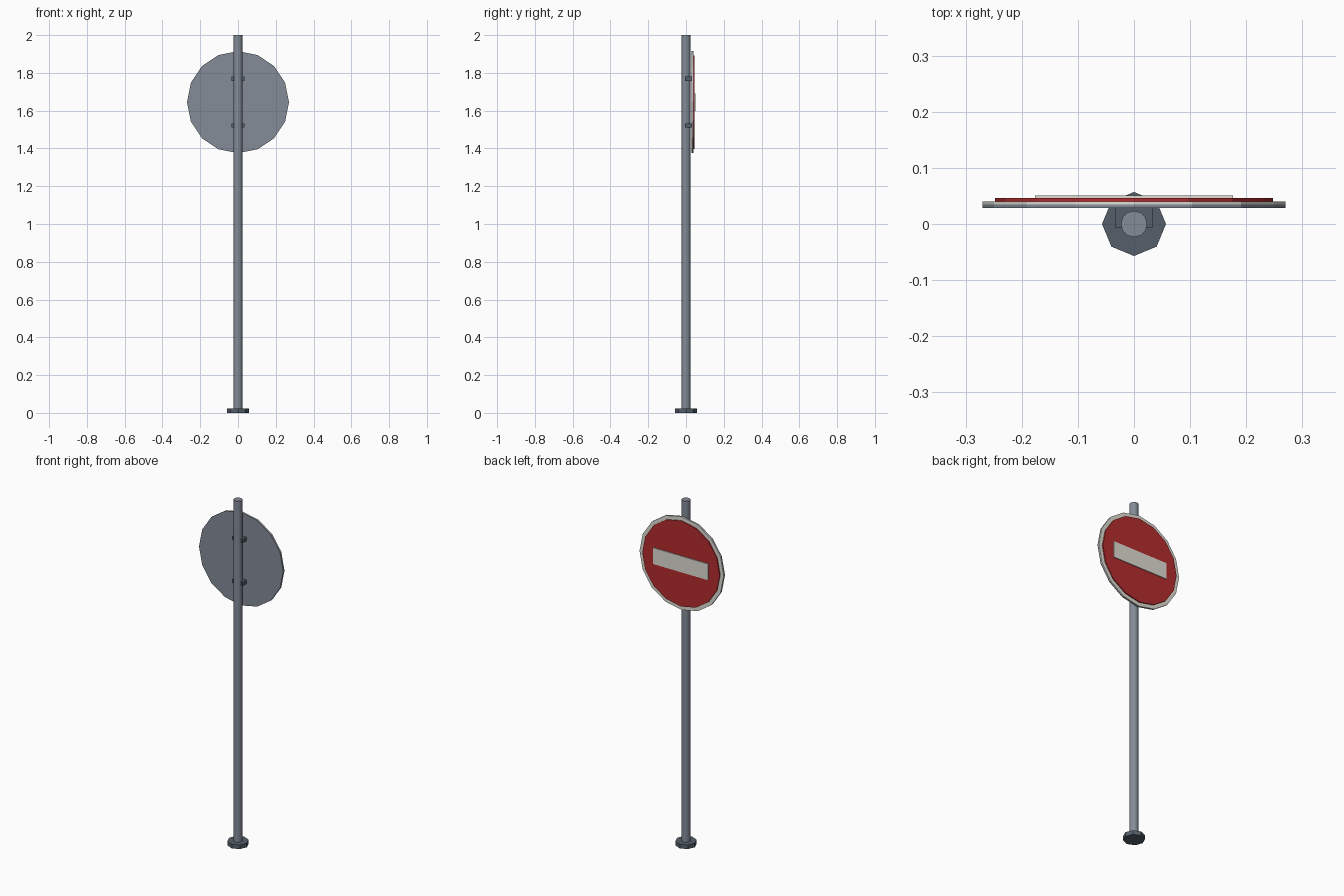
import bpy
import math

if "Cube" in bpy.data.objects:
    bpy.data.objects.remove(bpy.data.objects["Cube"])


def material(name, rgb):
    m = bpy.data.materials.new(name)
    m.diffuse_color = (*rgb, 1)
    m.use_nodes = True
    m.node_tree.nodes["Principled BSDF"].inputs["Base Color"].default_value = m.diffuse_color
    return m


STEEL = material("steel grey", (0.23, 0.265, 0.315))
DARK = material("dark grey", (0.09, 0.115, 0.145))
WHITE = material("off white", (0.75, 0.72, 0.66))
RED = material("sign red", (0.46, 0.025, 0.028))
SIGN_Z = 1.645


def finish(name, mat):
    ob = bpy.context.object
    ob.name = name
    ob.data.materials.append(mat)
    return ob


def post(name, sides, radius, z0, z1, mat):
    bpy.ops.mesh.primitive_cylinder_add(vertices=sides, radius=radius, depth=z1 - z0,
                                        location=(0, 0, (z0 + z1) / 2))
    return finish(name, mat)


def disc(name, radius, y0, y1, mat):
    bpy.ops.mesh.primitive_cylinder_add(vertices=16, radius=radius, depth=y1 - y0,
                                        location=(0, (y0 + y1) / 2, SIGN_Z),
                                        rotation=(math.pi / 2, 0, 0))
    return finish(name, mat)


def box(name, x, y0, y1, z, height, mat):
    bpy.ops.mesh.primitive_cube_add(size=1, location=(0, (y0 + y1) / 2, z))
    bpy.context.object.scale = (2 * x, y1 - y0, height)
    return finish(name, mat)


# Base and pole
post("base", 8, 0.057, 0, 0.024, DARK)
post("pole", 12, 0.0235, 0.024, 2.0, STEEL)
bpy.ops.object.shade_smooth_by_angle(angle=math.radians(40))

# Clamps holding the plate
for label, z in (("lower", 1.521), ("upper", 1.769)):
    box(label + "_clamp", 0.034, -0.006, 0.0285, z, 0.022, DARK)

# Layered sign plate
disc("sign_back", 0.27, 0.0285, 0.035, STEEL)
disc("sign_rim", 0.27, 0.035, 0.040, WHITE)
disc("sign_face", 0.248, 0.040, 0.046, RED)
box("sign_bar", 0.176, 0.046, 0.0505, SIGN_Z, 0.094, WHITE)
